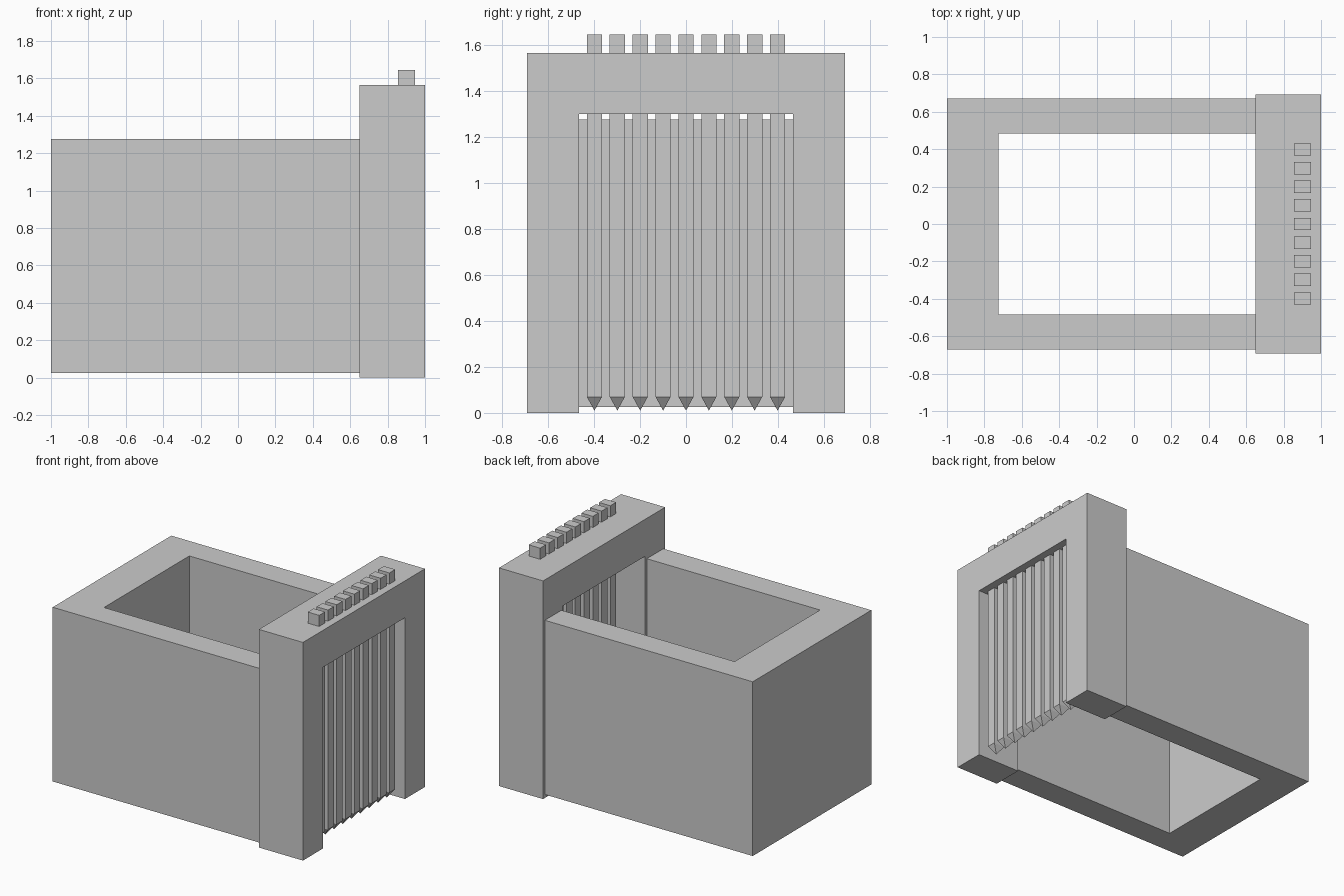
import bpy, bmesh
from mathutils import Vector

if "Cube" in bpy.data.objects:
    bpy.data.objects.remove(bpy.data.objects["Cube"])


def finish(name, bm):
    bmesh.ops.recalc_face_normals(bm, faces=bm.faces)
    mesh = bpy.data.meshes.new(name)
    bm.to_mesh(mesh)
    bm.free()
    obj = bpy.data.objects.new(name, mesh)
    bpy.context.collection.objects.link(obj)
    return obj


def extruded(name, points, direction):
    """Extrude a closed flat outline along a vector."""
    bm = bmesh.new()
    face = bm.faces.new([bm.verts.new(p) for p in points])
    res = bmesh.ops.extrude_face_region(bm, geom=[face], use_keep_orig=True)
    moved = [v for v in res["geom"] if isinstance(v, bmesh.types.BMVert)]
    bmesh.ops.translate(bm, verts=moved, vec=Vector(direction))
    return finish(name, bm)


def u_shape(outer, inner, start, bar_end, far_end):
    """U outline: legs begin at start, crossbar spans bar_end to far_end."""
    return [(-outer, start), (-outer, far_end), (outer, far_end), (outer, start),
            (inner, start), (inner, bar_end), (-inner, bar_end), (-inner, start)]


# Courtyard walls: U-shaped plan, open towards the gate
plan = u_shape(0.672, 0.484, 0.65, -0.725, -1.0)
extruded("walls", [(x, y, 0.025) for y, x in plan], (0, 0, 1.25))

# Gate frame: two posts and a lintel
front = u_shape(0.692, 0.464, 0.0, 1.30, 1.565)
extruded("gate_frame", [(0.65, y, z) for y, z in front], (0.35, 0, 0))


# Portcullis bars with pyramid points, passing up through the lintel
def bar(name, x, y, hx, hy, tip, base, top):
    bm = bmesh.new()
    corners = [(-hx, -hy), (hx, -hy), (hx, hy), (-hx, hy)]
    low = [bm.verts.new((x + a, y + b, base)) for a, b in corners]
    high = [bm.verts.new((x + a, y + b, top)) for a, b in corners]
    point = bm.verts.new((x, y, tip))
    bm.faces.new(high)
    for i in range(4):
        j = (i + 1) % 4
        bm.faces.new((low[i], low[j], high[j], high[i]))
        bm.faces.new((low[j], low[i], point))
    return finish(name, bm)


for i in range(9):
    bar(f"portcullis_bar_{i + 1}", 0.901, (i - 4) * 0.0995, 0.045, 0.033,
        0.01, 0.07, 1.645)
